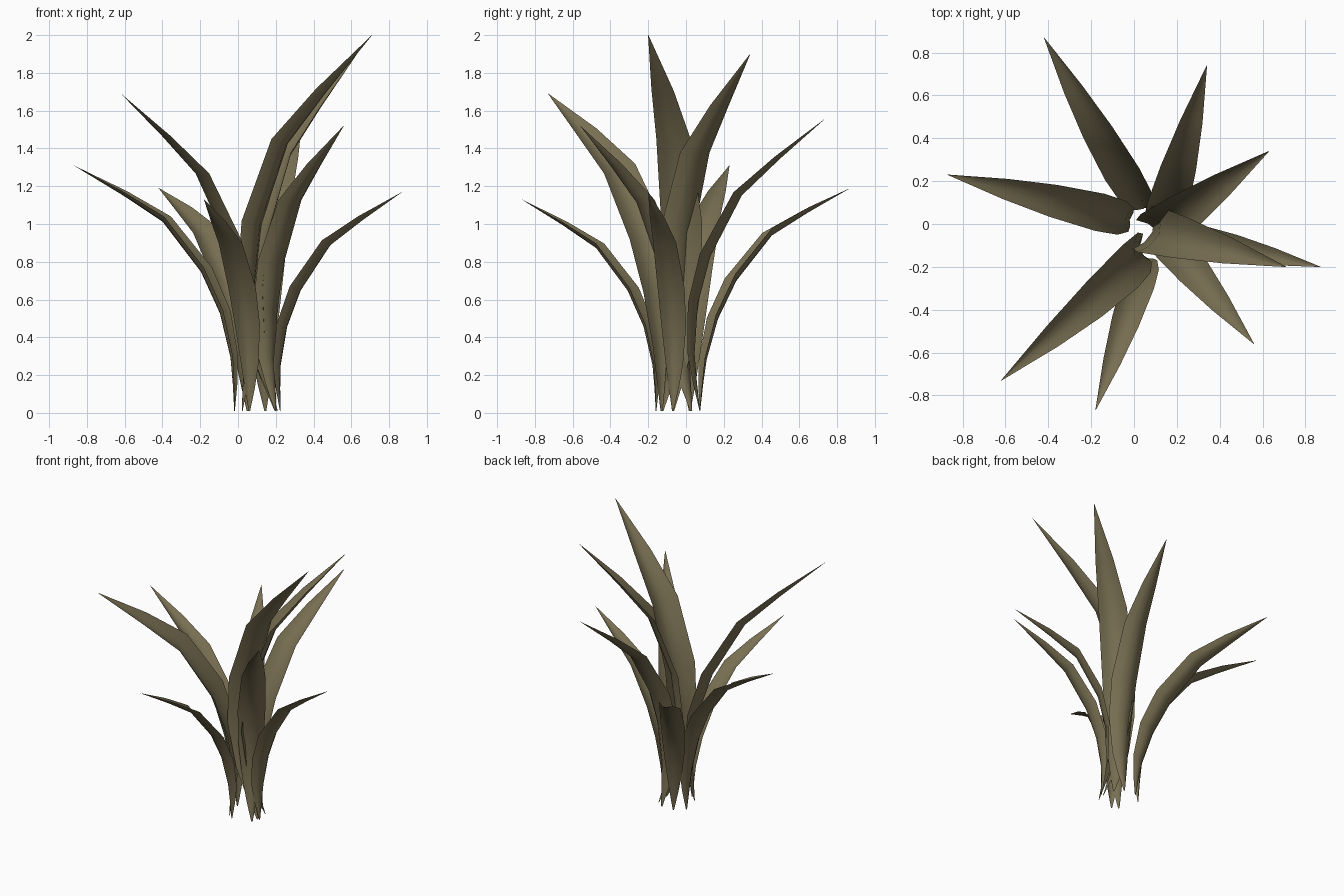
import bpy, math
from mathutils import Vector

if "Cube" in bpy.data.objects:
    bpy.data.objects.remove(bpy.data.objects["Cube"])

mat = bpy.data.materials.new("dry_olive_leaf")
mat.diffuse_color = (0.19, 0.16, 0.085, 1)
mat.use_nodes = True
mat.node_tree.nodes["Principled BSDF"].inputs["Base Color"].default_value = mat.diffuse_color

# Leaf template: keel (outward, up) and half width, for a leaf of chord length 1
KEEL = [(0, 0, .003), (.005, .09, .021), (.013, .18, .036), (.05, .33, .052),
        (.116, .47, .057), (.25, .64, .049), (.39, .73, .031), (.56, .83, .0005)]
ACROSS = [-1, -.55, 0, .55, 1]
CUP = .5  # depth of the channel relative to half width


def leaf(name, base, tip, roll):
    base, tip = Vector(base), Vector(tip)
    flat = Vector((tip.x - base.x, tip.y - base.y, 0))
    reach, rise = flat.length, tip.z - base.z
    out = flat.normalized()
    across = Vector((-out.y, out.x, 0))
    # scale and tilt the template so that its end meets the tip
    tx, tz, _ = KEEL[-1]
    scale = math.hypot(reach, rise) / math.hypot(tx, tz)
    tilt = math.atan2(reach, rise) - math.atan2(tx, tz)
    c, s = math.cos(tilt), math.sin(tilt)
    pts = [Vector((x * c + z * s, z * c - x * s)) * scale for x, z, _ in KEEL]
    verts, faces = [], []
    n = len(ACROSS)
    for i, p in enumerate(pts):
        d = (pts[min(i + 1, len(pts) - 1)] - pts[max(i - 1, 0)]).normalized()
        up = out * -d.y + Vector((0, 0, d.x))
        # roll the blade about its own length
        a0 = math.radians(roll)
        inward = up * math.cos(a0) + across * math.sin(a0)
        side = across * math.cos(a0) - up * math.sin(a0)
        hw = KEEL[i][2] * scale
        mid = base + out * p.x + Vector((0, 0, p.y))
        for a in ACROSS:
            verts.append(mid + side * (a * hw) + inward * (CUP * hw * a * a))
    for i in range(len(pts) - 1):
        for j in range(n - 1):
            k = i * n + j
            faces.append((k, k + 1, k + n + 1, k + n))
    me = bpy.data.meshes.new(name)
    me.from_pydata(verts, [], faces)
    me.materials.append(mat)
    for f in me.polygons:
        f.use_smooth = True
    ob = bpy.data.objects.new(name, me)
    bpy.context.collection.objects.link(ob)


# Ring of nine leaves: base point, tip point, roll in degrees
LEAVES = [
    ((.05, .075, 0), (-.42, .87, 1.19), 14),
    ((.145, .075, 0), (.34, .74, 1.56), -10),
    ((.20, .03, 0), (.63, .34, 1.90), 0),
    ((.225, -.07, 0), (.87, -.20, 1.17), 8),
    ((.21, -.07, 0), (.71, -.20, 2.00), 8),
    ((.20, -.125, 0), (.56, -.56, 1.52), 0),
    ((.06, -.16, 0), (-.18, -.87, 1.13), 0),
    ((.02, -.13, 0), (-.62, -.73, 1.69), 26),
    ((-.02, .02, 0), (-.87, .23, 1.31), 0),
]
for i, (b, t, r) in enumerate(LEAVES):
    leaf(f"leaf_{i + 1}", (b[0], b[1], .01), t, r)
